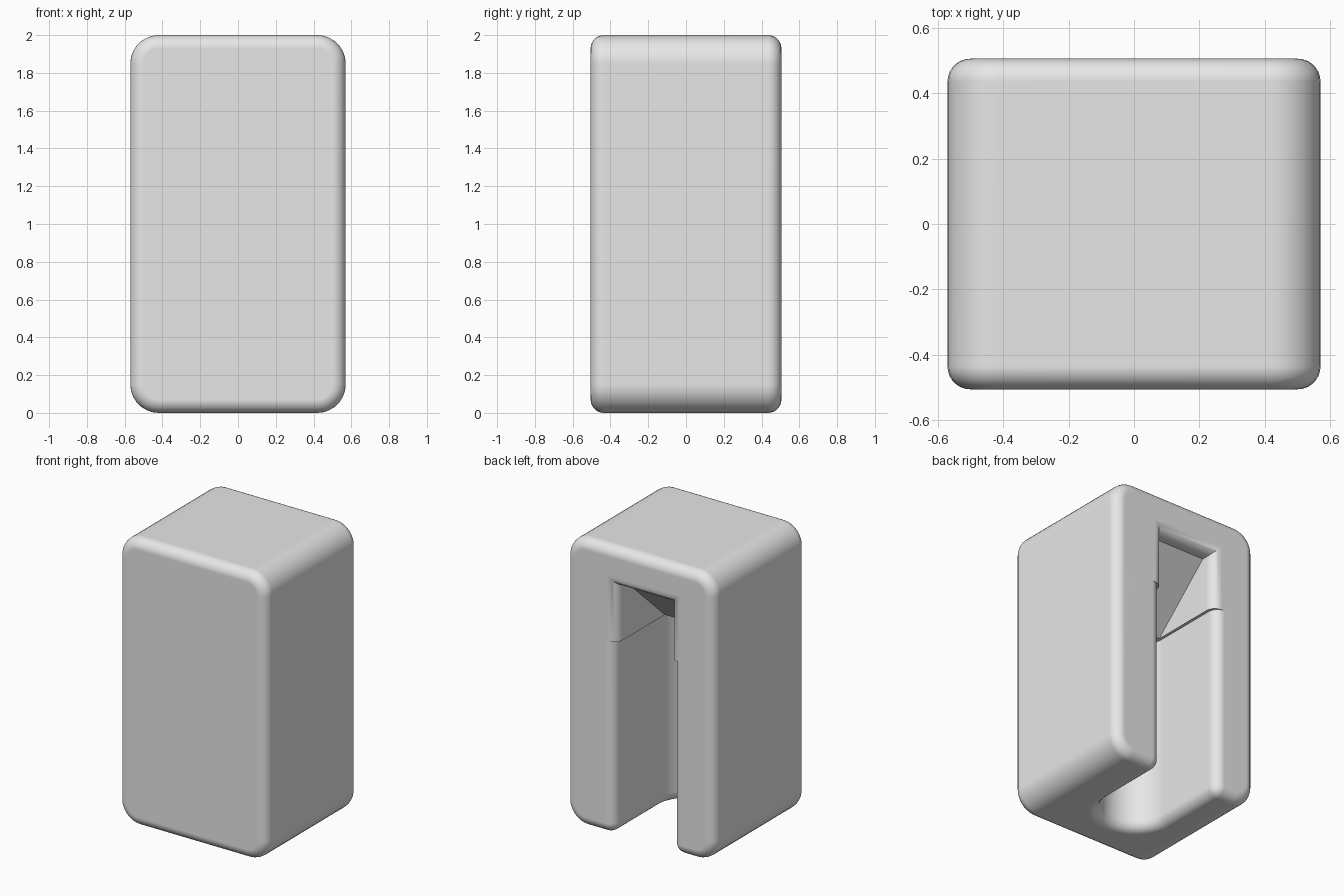
import bpy, bmesh, math
from mathutils import Vector

cube = bpy.data.objects.get("Cube")
if cube:
    bpy.data.objects.remove(cube, do_unlink=True)

HX, HY, TOP, SPLIT = 0.57, 0.505, 2.0, 1.34   # half width, half depth, height, ledge level
CORNER, LIP = 0.15, 0.07                      # side rounding, face edge rounding

grey = bpy.data.materials.new("plain_grey")
grey.use_nodes = True
grey.diffuse_color = (0.8, 0.8, 0.8, 1)
grey.node_tree.nodes["Principled BSDF"].inputs["Base Color"].default_value = (0.8, 0.8, 0.8, 1)


def prism(points, travel):
    """Closed solid made by sweeping a flat outline along a vector."""
    bm = bmesh.new()
    base = bm.faces.new([bm.verts.new(p) for p in points])
    swept = bmesh.ops.extrude_face_region(bm, geom=[base], use_keep_orig=True)["geom"]
    moved = [g for g in swept if isinstance(g, bmesh.types.BMVert)]
    bmesh.ops.translate(bm, vec=Vector(travel), verts=moved)
    bmesh.ops.recalc_face_normals(bm, faces=bm.faces[:])
    return bm


def make_object(name, bm):
    mesh = bpy.data.meshes.new(name)
    bm.to_mesh(mesh)
    bm.free()
    obj = bpy.data.objects.new(name, mesh)
    bpy.context.collection.objects.link(obj)
    mesh.materials.append(grey)
    return obj


def near(a, b):
    return abs(a - b) < 1e-3


def round_edges(bm, rule, radius):
    picked = [e for e in bm.edges
              if len(e.link_faces) == 2 and e.calc_face_angle(0) > 0.1
              and rule(e.verts[0].co, e.verts[1].co)]
    bmesh.ops.bevel(bm, geom=picked, offset=radius, offset_type='OFFSET', segments=7,
                    profile=0.5, affect='EDGES', clamp_overlap=False)


def side_edge(z):
    return lambda a, b: (near(a.x, b.x) and near(abs(a.x), HX)
                         and near(a.z, z) and near(b.z, z))


def face_edge(a, b):
    on_face = near(abs(a.y), HY) and near(a.y, b.y)
    return on_face and not (near(a.z, SPLIT) and near(b.z, SPLIT))


def slot_floor_edge(a, b):
    return near(a.z, 0) and near(b.z, 0) and max(abs(a.x), abs(b.x)) < 0.3


def finish(obj):
    bpy.ops.object.select_all(action='DESELECT')
    obj.select_set(True)
    bpy.context.view_layer.objects.active = obj
    bpy.ops.object.shade_smooth_by_angle(angle=math.radians(30))
    normals = obj.modifiers.new("even_normals", 'WEIGHTED_NORMAL')
    normals.keep_sharp = True


# Lower body: U-shaped slot open to the back and the bottom
slot_x, slot_y, slot_r = -0.025, -0.015, 0.225
arc = [(slot_x + slot_r * math.cos(t), slot_y - slot_r * math.sin(t), 0)
       for t in (math.pi * i / 20 for i in range(21))]
outline = [(-HX, HY, 0), (-HX, -HY, 0), (HX, -HY, 0), (HX, HY, 0),
           (slot_x + slot_r, HY, 0)] + arc + [(slot_x - slot_r, HY, 0)]
bm = prism(outline, (0, 0, SPLIT))
round_edges(bm, side_edge(0), CORNER)
round_edges(bm, lambda a, b: face_edge(a, b) or slot_floor_edge(a, b), LIP)
caps = [f for f in bm.faces if all(near(v.co.z, SPLIT) for v in f.verts)]
bmesh.ops.delete(bm, geom=caps, context='FACES')
finish(make_object("lower_body", bm))

# Upper body: slightly narrower chamber with a sloping inner end
block = [(x, y, SPLIT) for x, y in ((-HX, -HY), (HX, -HY), (HX, HY), (-HX, HY))]
upper = make_object("upper_body", prism(block, (0, 0, TOP - SPLIT)))
chamber = [(-0.23, y, z) for y, z in
           ((-0.135, 1.24), (0.6, 1.24), (0.6, 1.73), (0.4, 1.73))]
cutter = make_object("chamber_cutter", prism(chamber, (0.41, 0, 0)))
cutter.hide_render = True
cut = upper.modifiers.new("chamber", 'BOOLEAN')
cut.operation, cut.solver, cut.object = 'DIFFERENCE', 'EXACT', cutter
bm = bmesh.new()
bm.from_object(upper, bpy.context.evaluated_depsgraph_get())
upper.modifiers.remove(cut)
bpy.data.objects.remove(cutter, do_unlink=True)
bmesh.ops.remove_doubles(bm, verts=bm.verts[:], dist=1e-5)
round_edges(bm, side_edge(TOP), CORNER)
round_edges(bm, face_edge, LIP)
bm.to_mesh(upper.data)
bm.free()
finish(upper)
